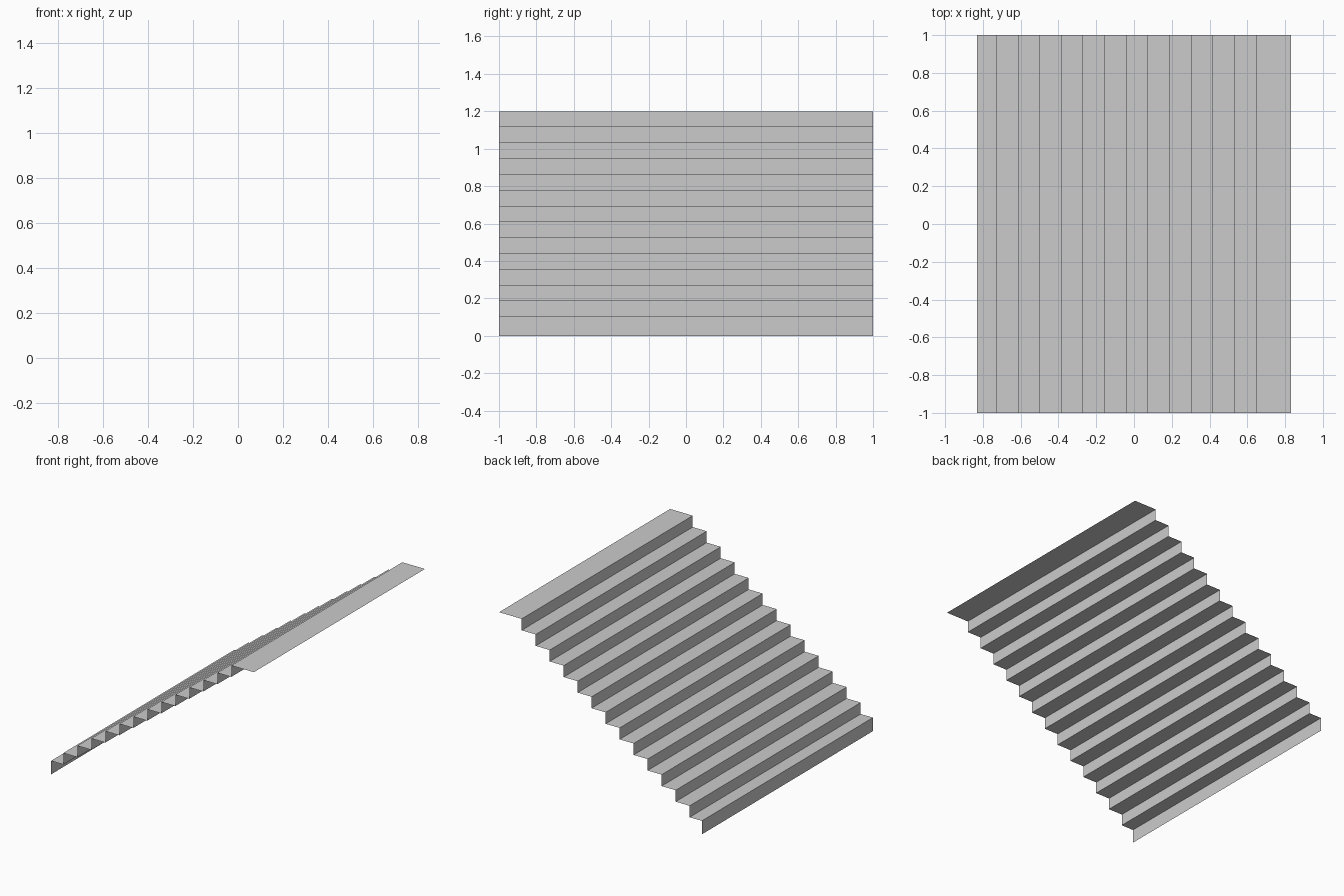
import bpy

if "Cube" in bpy.data.objects:
    bpy.data.objects.remove(bpy.data.objects["Cube"])

# Stair layout: short first step, 13 equal steps, long top landing
HALF_X, HALF_Y, HEIGHT = 0.83, 1.0, 1.2
FIRST_RISE, RISERS = 0.10, 14
SECOND_X, LANDING_X = -0.73, 0.645

rise = (HEIGHT - FIRST_RISE) / (RISERS - 1)
run = (LANDING_X - SECOND_X) / (RISERS - 2)

# Zigzag side profile
profile = [(-HALF_X, 0.0), (-HALF_X, FIRST_RISE)]
for i in range(RISERS - 1):
    x, z = SECOND_X + i * run, FIRST_RISE + i * rise
    profile += [(x, z), (x, z + rise)]
profile.append((HALF_X, HEIGHT))

# Sheet of treads and risers swept across the width
verts = [(x, y, z) for x, z in profile for y in (-HALF_Y, HALF_Y)]
faces = [(2 * i, 2 * i + 2, 2 * i + 3, 2 * i + 1) for i in range(len(profile) - 1)]
mesh = bpy.data.meshes.new("stair_steps")
mesh.from_pydata(verts, [], faces)
mesh.update()
bpy.context.collection.objects.link(bpy.data.objects.new("stair_steps", mesh))
